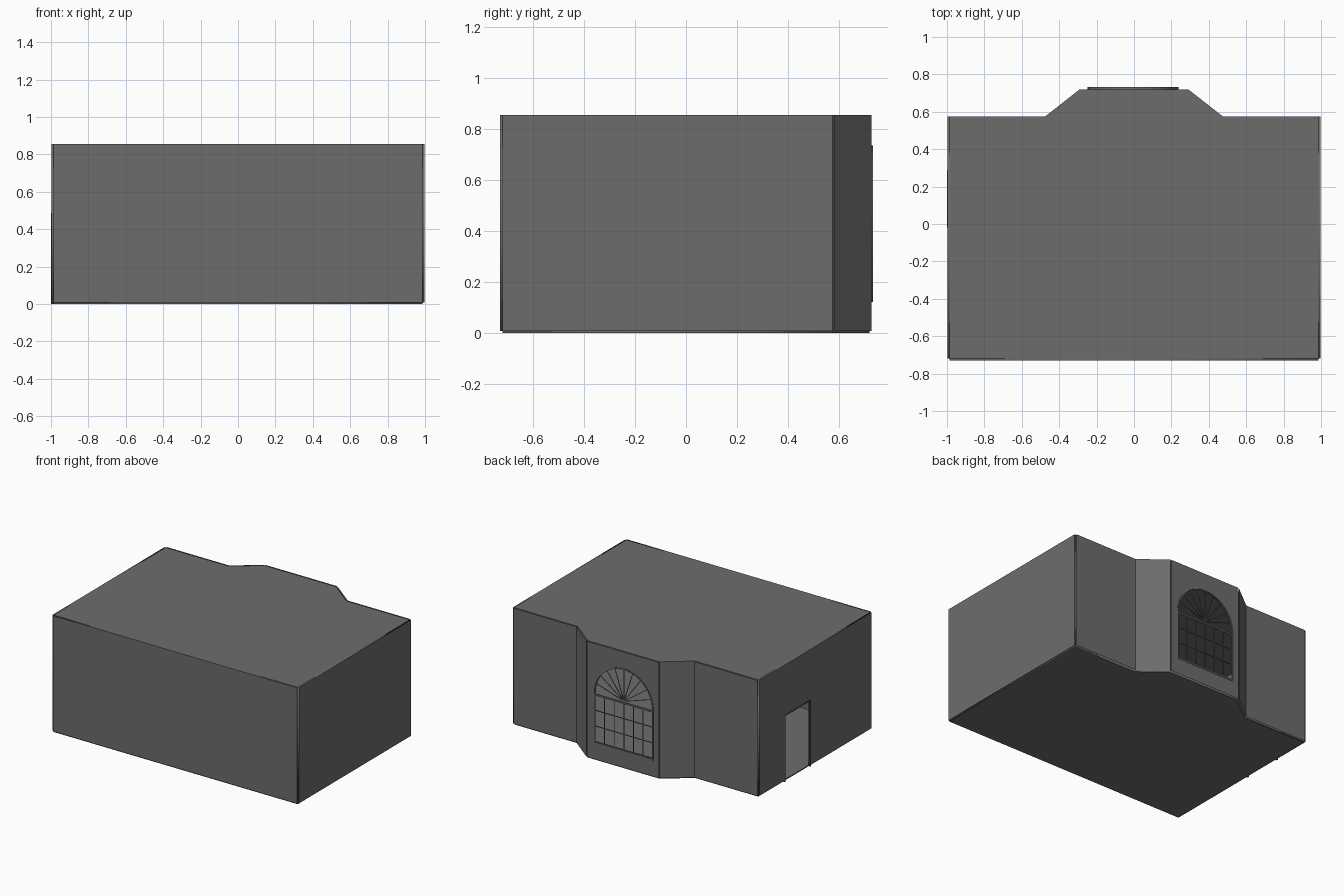
import bpy, math
from mathutils import Matrix, Vector

if "Cube" in bpy.data.objects:
    bpy.data.objects.remove(bpy.data.objects["Cube"])

OFF = 0.01          # wall thickness
Z0, Z1 = 0.008, 0.855

grey = bpy.data.materials.new("dark_grey")
grey.diffuse_color = (0.152, 0.152, 0.152, 1)
grey.use_nodes = True
grey.node_tree.nodes["Principled BSDF"].inputs["Base Color"].default_value = grey.diffuse_color


def sheet(name, loops, mat, depth=0.0, flip=False):
    """Filled flat outline (first loop) with holes; depth > 0 makes it solid."""
    cu = bpy.data.curves.new(name, 'CURVE')
    cu.dimensions, cu.fill_mode, cu.extrude = '2D', 'BOTH', depth / 2
    for pts in loops:
        sp = cu.splines.new('POLY')
        sp.points.add(len(pts) - 1)
        for p, (x, y) in zip(sp.points, pts):
            p.co = (x, y, 0, 1)
        sp.use_cyclic_u = True
    tmp = bpy.data.objects.new(name + "_tmp", cu)
    bpy.context.collection.objects.link(tmp)
    dg = bpy.context.evaluated_depsgraph_get()
    me = bpy.data.meshes.new_from_object(tmp.evaluated_get(dg))
    bpy.data.objects.remove(tmp)
    if flip:
        me.flip_normals()
    me.materials.clear()
    me.materials.append(grey)
    ob = bpy.data.objects.new(name, me)
    ob.matrix_world = mat
    bpy.context.collection.objects.link(ob)
    return ob


def rect(x0, y0, x1, y1):
    return [(x0, y0), (x1, y0), (x1, y1), (x0, y1)]


def arch(cx, z0, spring, r, n=24):
    top = [(cx + r * math.cos(math.pi * i / n), spring + r * math.sin(math.pi * i / n))
           for i in range(n + 1)]
    return [(cx - r, z0), (cx + r, z0)] + top


def bar(name, mat, a, b, w, d):
    """Thin glazing bar between two points in the wall plane."""
    a, b = Vector(a), Vector(b)
    n = Vector((a.y - b.y, b.x - a.x)).normalized() * w / 2
    return sheet(name, [[tuple(a + n), tuple(a - n), tuple(b - n), tuple(b + n)]], mat, d)


def wall_matrix(p, q):
    d = (Vector(q) - Vector(p)).normalized()
    return Matrix(((d.x, 0, d.y, p[0]), (d.y, 0, -d.x, p[1]), (0, 1, 0, 0), (0, 0, 0, 1)))


# Room plan, counter-clockwise, with the canted bay at the back
plan = [(-0.987, -0.72), (0.987, -0.72), (0.987, 0.575), (0.475, 0.575), (0.29, 0.72),
        (-0.29, 0.72), (-0.475, 0.575), (-0.987, 0.575)]
names = ["front_wall", "right_wall", "back_wall_right", "bay_side_right",
         "bay_front", "bay_side_left", "back_wall_left", "left_wall"]

# Openings in wall coordinates (distance along wall, height)
WC, SILL, SPRING, R = 0.295, 0.135, 0.492, 0.234
D0, D1, DH = 0.575 - 0.28, 0.575 + 0.01, 0.48
window_hole = arch(WC, SILL, SPRING, R)

# Floor slab and ceiling
up = Matrix.Translation
sheet("floor", [plan], up((0, 0, Z0 / 2)), Z0)
sheet("ceiling", [plan], up((0, 0, Z1)))

# Walls: solid at front and sides, inner and outer skins at the back
for i, name in enumerate(names):
    p, q = plan[i], plan[(i + 1) % len(plan)]
    length = (Vector(q) - Vector(p)).length
    m = wall_matrix(p, q)
    loops = [rect(0, Z0, length, Z1)]
    if name == "bay_front":
        loops.append(window_hole)
        bay = m
    if name == "left_wall":
        # doorway is open at the floor, so notch the outline
        loops = [[(0, Z0), (D0, Z0), (D0, DH), (D1, DH), (D1, Z0),
                  (length, Z0), (length, Z1), (0, Z1)]]
        left = m
    if name in ("front_wall", "right_wall", "left_wall"):
        sheet(name, loops, m @ up((0, 0, OFF / 2)), OFF)
    else:
        sheet(name + "_inner", loops, m, flip=True)
        sheet(name + "_outer", loops, m @ up((0, 0, OFF)))

# Door frame
t = 0.008
sheet("door_frame", [[(D0 - t, 0), (D0, 0), (D0, DH), (D1, DH), (D1, 0), (D1 + t, 0),
                      (D1 + t, DH + t), (D0 - t, DH + t)]], left @ up((0, 0, 0.005)), 0.016)

# Window frame: outer casing and inner sash
mid = bay @ up((0, 0, OFF / 2))
sheet("window_casing", [arch(WC, SILL - 0.012, SPRING, R + 0.009), window_hole], mid, 0.016)
sheet("window_sash", [window_hole, arch(WC, SILL + 0.004, SPRING, R - 0.004)], mid, 0.006)
TR = SPRING - 0.012
bar("window_transom", mid, (WC - R, TR), (WC + R, TR), 0.012, 0.008)

# Glazing grid below the transom
for i in range(1, 6):
    x = WC - R + 2 * R * i / 6
    bar("mullion", mid, (x, SILL), (x, TR), 0.005, 0.004)
for i in (1, 2):
    z = SILL + (TR - SILL) * i / 3
    bar("glazing_bar", mid, (WC - R, z), (WC + R, z), 0.005, 0.004)

# Fan light above the transom
for i in range(1, 10):
    a = math.pi * i / 10
    d = Vector((math.cos(a), math.sin(a)))
    c = Vector((WC, SPRING))
    bar("fan_bar", mid, c + d * 0.01, c + d * (R - 0.003), 0.004, 0.004)
